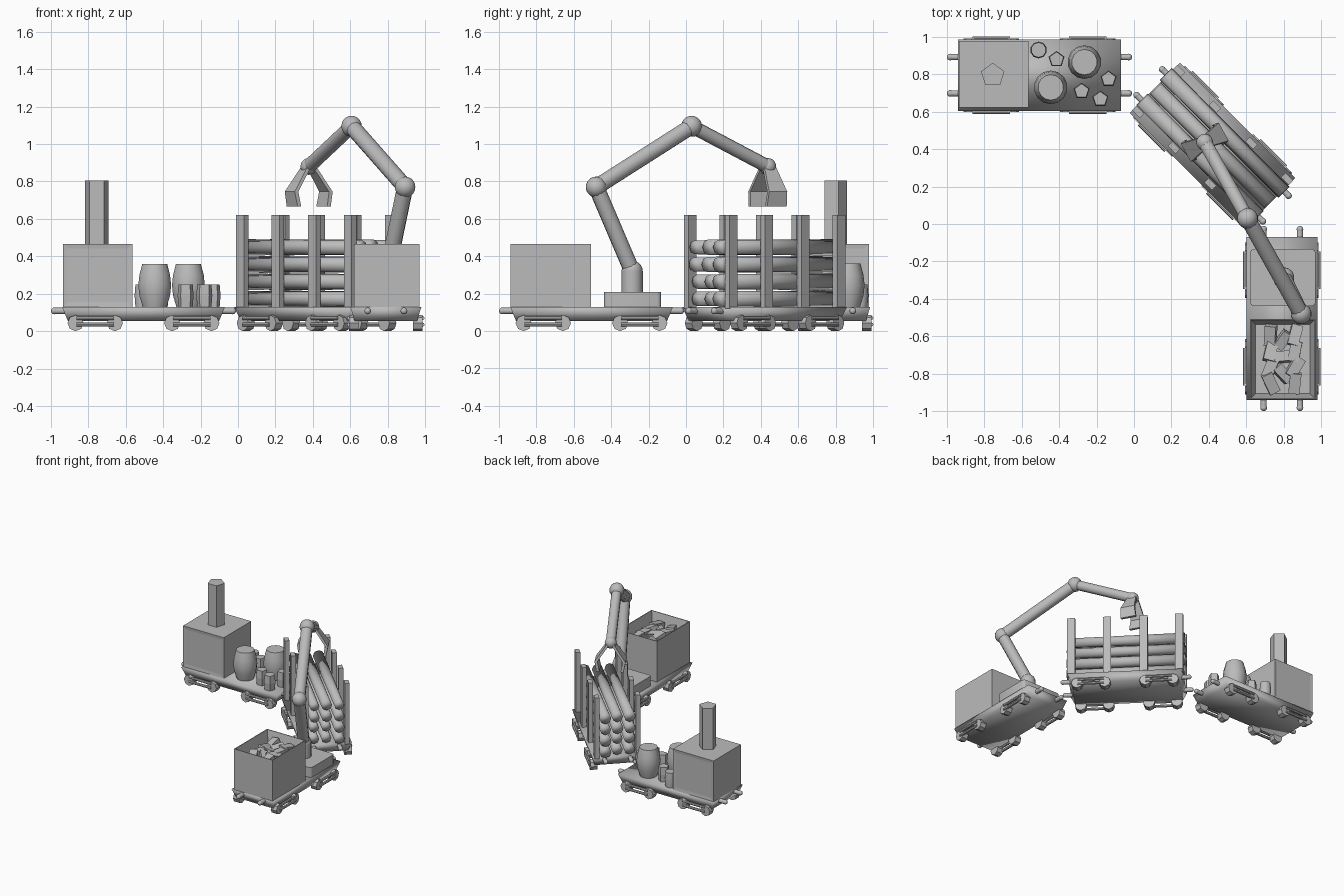
import bpy, bmesh, math, random
from mathutils import Matrix, Vector, Euler

random.seed(4)
if "Cube" in bpy.data.objects:
    bpy.data.objects.remove(bpy.data.objects["Cube"])

grey = bpy.data.materials.new("plain_grey")
grey.use_nodes = True
grey.diffuse_color = (0.5, 0.5, 0.5, 1)
grey.node_tree.nodes["Principled BSDF"].inputs["Base Color"].default_value = (0.5, 0.5, 0.5, 1)


def finish(name, bm, matrix=Matrix(), smooth=None):
    """Turn a bmesh into an object; smooth is an edge angle in degrees."""
    bmesh.ops.recalc_face_normals(bm, faces=bm.faces)
    mesh = bpy.data.meshes.new(name)
    bm.to_mesh(mesh)
    bm.free()
    mesh.materials.append(grey)
    obj = bpy.data.objects.new(name, mesh)
    bpy.context.collection.objects.link(obj)
    obj.matrix_world = matrix
    if smooth:
        bpy.ops.object.select_all(action="DESELECT")
        obj.select_set(True)
        bpy.context.view_layer.objects.active = obj
        bpy.ops.object.shade_smooth_by_angle(angle=math.radians(smooth))
    return obj


def box_mesh(size, center=(0, 0, 0), rotation=(0, 0, 0)):
    bm = bmesh.new()
    bmesh.ops.create_cube(bm, size=1, matrix=Matrix.LocRotScale(
        Vector(center), Euler(rotation), Vector(size)))
    return bm


def box(name, size, center, matrix=Matrix(), rotation=(0, 0, 0)):
    return finish(name, box_mesh(size, center, rotation), matrix)


def rod(name, a, b, radius, matrix=Matrix(), sides=12, end_radius=None, smooth=40):
    """Cylinder or cone running from point a to point b."""
    a, b = Vector(a), Vector(b)
    turn = (b - a).to_track_quat("Z", "Y").to_matrix().to_4x4()
    bm = bmesh.new()
    bmesh.ops.create_cone(bm, cap_ends=True, segments=sides, radius1=radius,
                          radius2=end_radius or radius, depth=(b - a).length,
                          matrix=Matrix.Translation((a + b) / 2) @ turn)
    return finish(name, bm, matrix, smooth)


def ball(name, center, radius, matrix=Matrix()):
    bm = bmesh.new()
    bmesh.ops.create_uvsphere(bm, u_segments=14, v_segments=10, radius=radius,
                              matrix=Matrix.Translation(center))
    return finish(name, bm, matrix, 60)


def lathe(name, profile, center, sides, smooth=None):
    """Revolve (radius, height) pairs around z; first corner points to +y."""
    bm = bmesh.new()
    rings = []
    for r, z in profile:
        rings.append([bm.verts.new((-r * math.sin(i * math.tau / sides),
                                    r * math.cos(i * math.tau / sides), z))
                      for i in range(sides)])
    for low, high in zip(rings, rings[1:]):
        for i in range(sides):
            j = (i + 1) % sides
            bm.faces.new((low[i], low[j], high[j], high[i]))
    bm.faces.new(rings[0])
    bm.faces.new(rings[-1])
    return finish(name, bm, Matrix.Translation(center), smooth)


# Flat wagon with buffers and two bogies
def wagon(label, x, y, angle):
    m = Matrix.Translation((x, y, 0)) @ Matrix.Rotation(math.radians(angle), 4, "Z")
    bm = box_mesh((0.87, 0.38, 0.075), (0, 0, 0.0925))
    for v in bm.verts:
        if v.co.z < 0.09:
            v.co.x *= 0.93
            v.co.y *= 0.88
    finish(label + "_deck", bm, m, 180)
    for end in (-1, 1):
        for side in (-1, 1):
            v = side * 0.097
            rod(label + "_buffer", (end * 0.40, v, 0.108), (end * 0.48, v, 0.108), 0.017, m, 10)
            ball(label + "_buffer_tip", (end * 0.477, v, 0.108), 0.018, m)
            bogie = end * 0.258
            for step in (-0.105, 0.105):
                u = bogie + step
                rod(label + "_wheel", (u, side * 0.145, 0.043), (u, side * 0.197, 0.043),
                    0.043, m, 8)
            for z in (0.035, 0.07):
                rod(label + "_side_rod", (bogie - 0.1, side * 0.196, z),
                    (bogie + 0.1, side * 0.196, z), 0.011, m, 8)
    return m


wagon("engine", -0.505, 0.795, 0)
log_frame = wagon("log_wagon", 0.42, 0.42, -45)
wagon("crane_wagon", 0.79, -0.505, -90)

# Engine cabin with shallow side panels, and its chimney
cabin = box_mesh((0.37, 0.355, 0.335), (-0.75, 0.80, 0.2975))
cabin.normal_update()
walls = [f for f in cabin.faces if abs(f.normal.z) < 0.5]
bmesh.ops.inset_individual(cabin, faces=walls, thickness=0.035, depth=-0.003)
finish("cabin", cabin)
lathe("chimney", [(0.066, 0.46), (0.066, 0.805)], (-0.755, 0.795, 0), 5)

# Barrels and small kegs on the engine deck
barrel = [(0.066, 0), (0.084, 0.06), (0.09, 0.115), (0.084, 0.17), (0.068, 0.23)]
for x, y in ((-0.445, 0.73), (-0.265, 0.865)):
    lathe("barrel", barrel, (x, y, 0.13), 14, 35)
keg = [(0.04, 0), (0.045, 0.06), (0.04, 0.12)]
lathe("round_keg", keg, (-0.51, 0.93, 0.13), 10, 40)
for x, y in ((-0.414, 0.88), (-0.28, 0.71), (-0.136, 0.775), (-0.18, 0.668)):
    lathe("keg", keg, (x, y, 0.13), 5)

# Stakes and stacked logs
for side in (-1, 1):
    for u in (-0.408, -0.138, 0.138, 0.408):
        box("stake", (0.06, 0.035, 0.5), (u, side * 0.155, 0.37), log_frame)
for row in range(4):
    for col in (-1, 0, 1):
        v, z = col * 0.093, 0.172 + row * 0.092
        reach = random.uniform(0.41, 0.45)
        rod("log", (-reach, v, z), (reach, v, z), random.uniform(0.041, 0.046),
            log_frame, 8, random.uniform(0.036, 0.042), 180)

# Open tub with sloping inner walls
tub = box_mesh((0.35, 0.43, 0.335), (0.795, -0.722, 0.2975))
tub.normal_update()
top = [f for f in tub.faces if f.normal.z > 0.5]
bmesh.ops.inset_region(tub, faces=top, thickness=0.008)
bmesh.ops.inset_region(tub, faces=top, thickness=0.035, depth=-0.11)
finish("tub", tub)

# Loose blocks in the tub
for i in range(4):
    for j in (-1, 1):
        spin = (random.uniform(-0.3, 0.3), random.uniform(-0.3, 0.3), random.uniform(-0.6, 0.6))
        box("loose_block", (0.06, 0.11, 0.05),
            (0.795 + j * 0.065, -0.85 + i * 0.085, 0.40), rotation=spin)
for y, spin in ((-0.80, 0.8), (-0.71, 1.7), (-0.62, -0.6)):
    box("loose_block", (0.055, 0.1, 0.05), (0.795, y, 0.395), rotation=(0.2, 0.2, spin))

# Crane base and turret
base = box_mesh((0.35, 0.305, 0.08), (0.795, -0.286, 0.17))
bmesh.ops.bevel(base, geom=[e for e in base.edges if abs(e.verts[0].co.z - e.verts[1].co.z) > 0.05],
                offset=0.02, segments=2, affect="EDGES", profile=0.5)
finish("crane_base", base, smooth=50)
shoulder = Vector((0.80, -0.288, 0.32))
rod("turret", (0.80, -0.288, 0.2), shoulder, 0.057, sides=14)
ball("turret_dome", shoulder, 0.057)

# Jointed crane arm
elbow = Vector((0.893, -0.48, 0.77))
knee = Vector((0.607, 0.03, 1.095))
wrist = Vector((0.378, 0.437, 0.88))
for name, a, b, r in (("lower_arm", shoulder, elbow, 0.044),
                      ("middle_arm", elbow, knee, 0.044),
                      ("upper_arm", knee, wrist, 0.038)):
    rod(name, a, b, r, sides=10)
for name, place, r in (("elbow", elbow, 0.056), ("knee", knee, 0.056), ("wrist", wrist, 0.045)):
    ball(name, place, r)

# Two bent claws: each step is (outward, height, half width)
steps = ((0.015, 0.0, 0.035), (0.105, -0.135, 0.055), (0.09, -0.215, 0.06))
claw_frame = Matrix.Translation(wrist) @ Matrix.Rotation(math.radians(29), 4, "Z")
for side in (-1, 1):
    bm = bmesh.new()
    rings = []
    for out, z, half in steps:
        rings.append([bm.verts.new((side * (out + t), w * half, z))
                      for t, w in ((-0.011, -1), (0.011, -1), (0.011, 1), (-0.011, 1))])
    for low, high in zip(rings, rings[1:]):
        for i in range(4):
            j = (i + 1) % 4
            bm.faces.new((low[i], low[j], high[j], high[i]))
    bm.faces.new(rings[0])
    bm.faces.new(rings[-1])
    finish("claw", bm, claw_frame)
